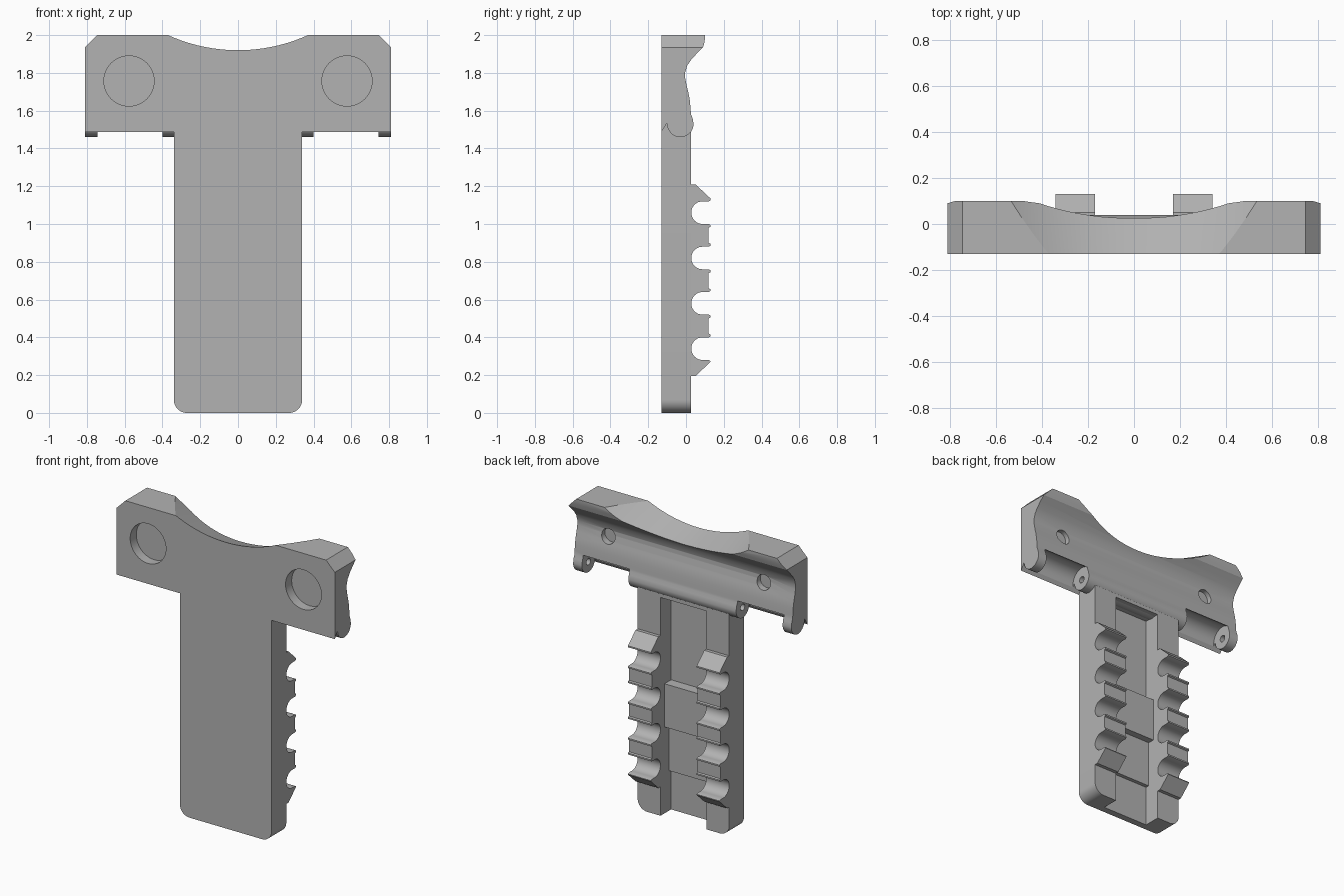
import bpy, bmesh
from math import sin, cos, radians
from mathutils import Matrix

cube = bpy.data.objects.get("Cube")
if cube:
    bpy.data.objects.remove(cube, do_unlink=True)

grey = bpy.data.materials.new("plain_grey")
grey.use_nodes = True
colour = (0.45, 0.45, 0.45, 1)
grey.diffuse_color = colour
grey.node_tree.nodes["Principled BSDF"].inputs["Base Color"].default_value = colour


def finish(name, bm):
    bmesh.ops.recalc_face_normals(bm, faces=bm.faces)
    mesh = bpy.data.meshes.new(name)
    bm.to_mesh(mesh)
    bm.free()
    mesh.materials.append(grey)
    obj = bpy.data.objects.new(name, mesh)
    bpy.context.collection.objects.link(obj)
    return obj


def prism(name, points, axis, lo, hi):
    """Extrude a (y, z) outline along x, or an (x, z) outline along y."""
    bm = bmesh.new()
    place = (lambda a, b, d: (d, a, b)) if axis == "x" else (lambda a, b, d: (a, d, b))
    face = bm.faces.new([bm.verts.new(place(a, b, lo)) for a, b in points])
    new = bmesh.ops.extrude_face_region(bm, geom=[face])["geom"]
    verts = [v for v in new if isinstance(v, bmesh.types.BMVert)]
    bmesh.ops.translate(bm, verts=verts, vec=place(0, 0, hi - lo))
    return finish(name, bm)


def arc(a, b, r, start, end, steps):
    angles = [radians(start + (end - start) * i / steps) for i in range(steps + 1)]
    return [(a + r * cos(t), b + r * sin(t)) for t in angles]


def box(name, x, y, z):
    return prism(name, [(x[0], z[0]), (x[1], z[0]), (x[1], z[1]), (x[0], z[1])], "y", *y)


def disc(name, a, b, r, axis, lo, hi):
    return prism(name, arc(a, b, r, 0, 352.5, 47), axis, lo, hi)


def combine(target, other, operation="DIFFERENCE"):
    other.hide_render = True
    mod = target.modifiers.new("cut", "BOOLEAN")
    mod.operation, mod.object, mod.solver = operation, other, "EXACT"
    with bpy.context.temp_override(object=target, active_object=target):
        bpy.ops.object.modifier_apply(modifier=mod.name)
    bpy.data.objects.remove(other, do_unlink=True)


FRONT, BACK = -0.13, 0.027
HINGE = (-0.03, 1.53)

# Cross head: waved back and rounded hinge lip along the lower edge
wave = [(0.1, 2), (0.099, 1.965), (0.09, 1.935), (0.06, 1.905), (0.03, 1.873),
        (0.007, 1.84), (-0.005, 1.8), (-0.004, 1.77), (0.004, 1.73), (0.014, 1.69),
        (0.021, 1.65), (0.024, 1.61), (0.027, 1.58), (0.035, 1.56)]
lip = arc(*HINGE, 0.07, 0, -185, 20)
head = prism("cross_head", [(FRONT, 2)] + wave + lip + [(FRONT, 1.487)], "x", -0.81, 0.81)

# Scooped top, a cone widening towards the back
bm = bmesh.new()
bmesh.ops.create_cone(bm, cap_ends=True, segments=128, radius1=1.01, radius2=0.872, depth=0.4,
                      matrix=Matrix.Translation((0, 0, 2.816)) @ Matrix.Rotation(radians(90), 4, "X"))
combine(head, finish("scoop_cutter", bm))

for s in (-1, 1):
    # Chamfered upper corners
    corner = [(s * 0.74, 2.005), (s * 0.9, 1.845), (s * 0.9, 2.1), (s * 0.74, 2.1)]
    combine(head, prism("corner_cutter", corner, "y", -0.3, 0.3))
    # Wide front socket and small rear socket
    combine(head, disc("front_socket_cutter", s * 0.577, 1.757, 0.133, "y", -0.3, -0.065))
    combine(head, disc("rear_socket_cutter", s * 0.577, 1.757, 0.05, "y", -0.035, 0.3))
    # Hinge pocket between the two knuckles, with pin holes in their inner faces
    lo, hi = sorted((s * 0.4, s * 0.745))
    pocket = arc(*HINGE, 0.085, 0, 180, 20) + [(-0.115, 1.4), (0.055, 1.4)]
    combine(head, prism("pocket_cutter", pocket, "x", lo, hi))
    lo, hi = sorted((s * 0.365, s * 0.78))
    combine(head, disc("pin_cutter", *HINGE, 0.022, "x", lo, hi))

# Stem plate with rounded lower corners
outline = arc(-0.27, 0.07, 0.07, 180, 270, 10) + arc(0.27, 0.07, 0.07, -90, 0, 10)
stem = prism("stem", outline + [(0.34, 1.56), (-0.34, 1.56)], "y", FRONT, BACK)

# Rear channel, with a tall stop block and a lower step inside it
combine(stem, box("channel_cutter", (-0.17, 0.17), (-0.085, 0.2), (-0.1, 1.465)))
combine(stem, box("stop_block", (-0.175, 0.175), (-0.1, -0.015), (0.58, 0.87)), "UNION")
combine(stem, box("low_step", (-0.175, 0.175), (-0.1, -0.06), (0.27, 0.59)), "UNION")

# Toothed racks on both rails
TIP = 0.13
rack = [(0.0, 1.21), (0.05, 1.21), (TIP, 1.135)]
for i in range(4):
    z = 1.06 - 0.24 * i
    rack += [(TIP, z + 0.065), (0.12, z + 0.06)]
    rack += arc(0.088, z, 0.06, 90, 270, 16)
    rack += [(0.12, z - 0.06), (TIP, z - 0.065)]
    if i < 3:
        rack += [(TIP, z - 0.075), (0.12, z - 0.08), (0.12, z - 0.16), (TIP, z - 0.165)]
rack += [(TIP, 0.27), (0.05, 0.195), (0.0, 0.195)]
parts = [head, stem]
for side, lo in (("left", 0.17), ("right", -0.34)):
    parts.append(prism(side + "_rack", rack, "x", lo, lo + 0.17))

# Smooth curved surfaces while keeping the edges crisp
bpy.ops.object.select_all(action="DESELECT")
for part in parts:
    part.select_set(True)
bpy.context.view_layer.objects.active = head
bpy.ops.object.shade_smooth_by_angle(angle=radians(28))
